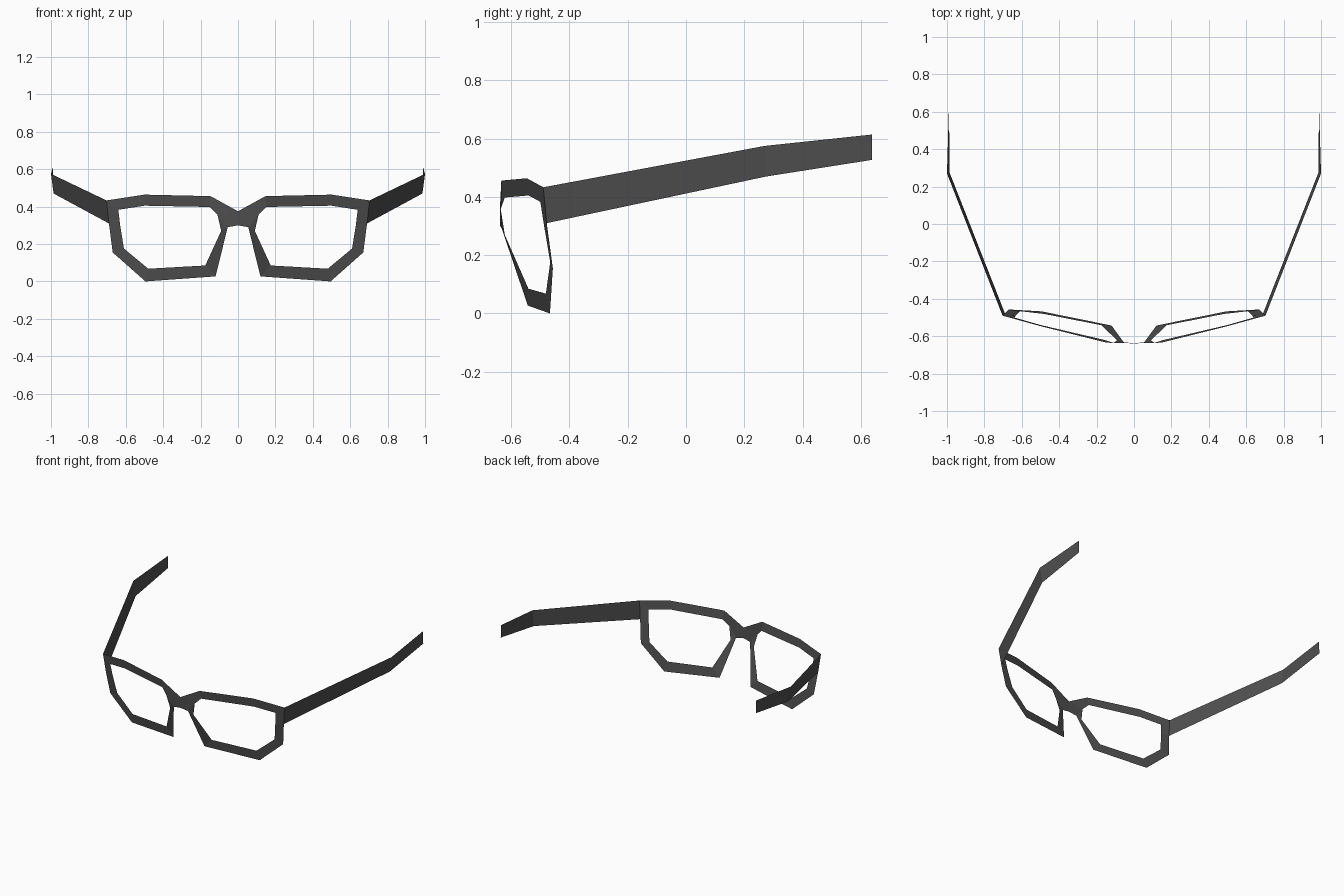
import bpy

if "Cube" in bpy.data.objects:
    bpy.data.objects.remove(bpy.data.objects["Cube"])

# One dark plastic colour for everything
plastic = bpy.data.materials.new("dark grey plastic")
plastic.diffuse_color = (0.08, 0.08, 0.08, 1)
plastic.use_nodes = True
plastic.node_tree.nodes["Principled BSDF"].inputs["Base Color"].default_value = plastic.diffuse_color


def mirrored_sheet(name, verts, faces):
    """Thin sheet for the +x half, mirrored across x = 0."""
    mesh = bpy.data.meshes.new(name)
    mesh.from_pydata(verts, [], faces)
    mesh.materials.append(plastic)
    obj = bpy.data.objects.new(name, mesh)
    bpy.context.collection.objects.link(obj)
    mod = obj.modifiers.new("mirror", 'MIRROR')
    mod.use_clip = True
    mod.merge_threshold = 0.001
    return obj


# Lens rim: outer and inner outlines, from the nose over the brow and round
outer = [(.147, -.634, .456), (.50, -.546, .464), (.703, -.49, .433),
         (.69, -.478, .31), (.67, -.457, .155), (.495, -.467, 0),
         (.12, -.543, .027), (.055, -.632, .29)]
inner = [(.15, -.622, .398), (.50, -.54, .405), (.64, -.50, .383),
         (.63, -.487, .30), (.61, -.466, .176), (.48, -.481, .068),
         (.175, -.541, .085), (.09, -.622, .27)]
# Nose bridge: inner rim corner, then centre top and centre bottom
bridge = [(.11, -.636, .358), (0, -.638, .375), (0, -.638, .30)]
n = len(outer)
corner, top, bottom = 2 * n, 2 * n + 1, 2 * n + 2
rim = [(i, n + i, n + i + 1, i + 1) for i in range(n - 1)]
rim += [(0, top, corner, n), (top, bottom, n - 1, corner),
        (corner, n - 1, 2 * n - 1)]
mirrored_sheet("front_frame", outer + inner + bridge, rim)

# Temple arm: hinge, bend and tip, as top and bottom edges
arm_top = [(.703, -.49, .433), (1.0, .27, .575), (.988, .638, .614)]
arm_bottom = [(.69, -.478, .31), (.986, .275, .47), (.989, .638, .527)]
mirrored_sheet("temple_arms", arm_top + arm_bottom,
               [(i, i + 3, i + 4, i + 1) for i in range(2)])
